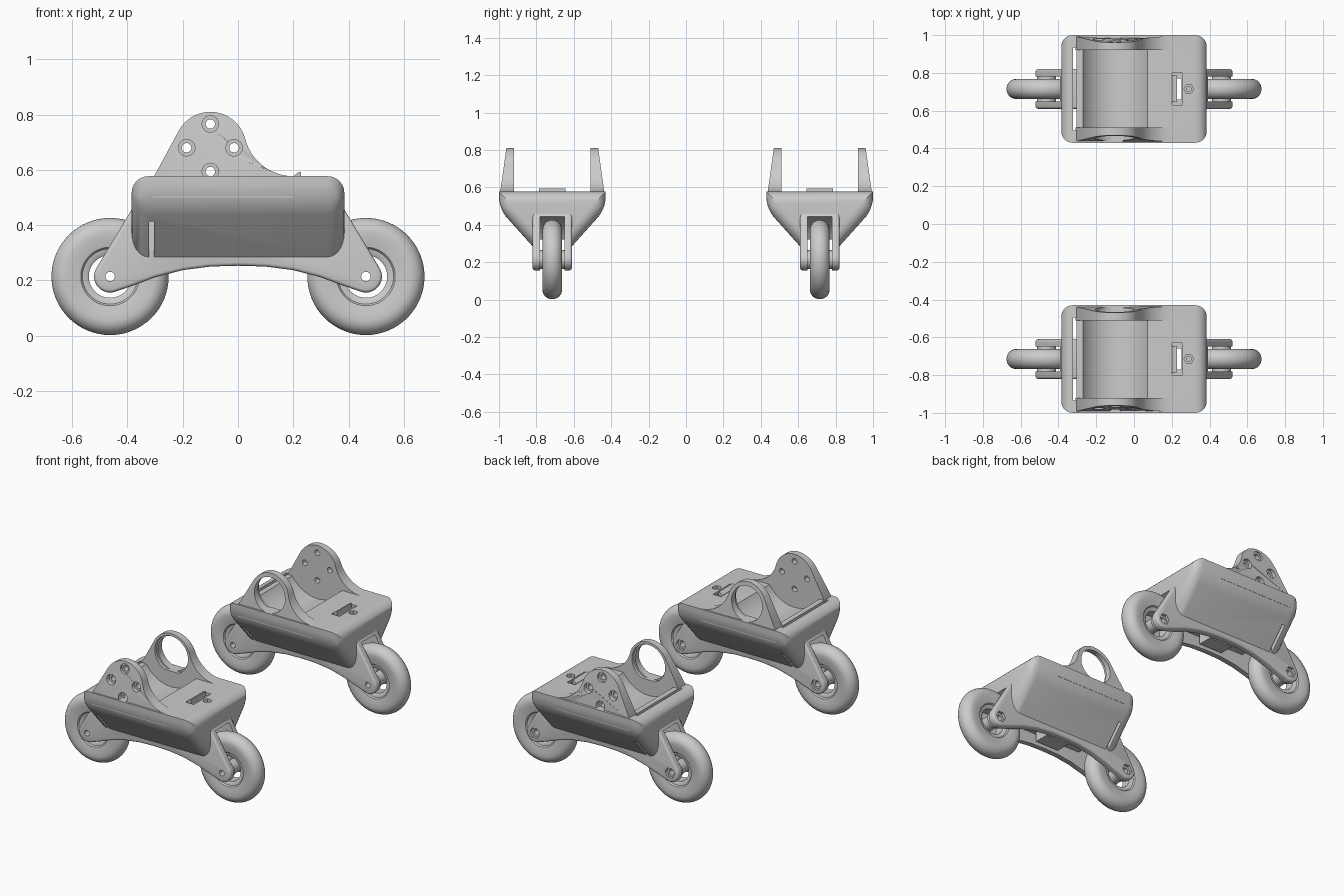
import bpy, bmesh, math
from math import cos, sin, radians
from mathutils import Vector, Matrix

if "Cube" in bpy.data.objects:
    bpy.data.objects.remove(bpy.data.objects["Cube"])

HUB_X, HUB_Z = 0.463, 0.214
EAR_X, EAR_Z = -0.10, 0.68
TOP = 0.577


def to_object(bm, name):
    bmesh.ops.recalc_face_normals(bm, faces=bm.faces)
    me = bpy.data.meshes.new(name)
    bm.to_mesh(me)
    bm.free()
    ob = bpy.data.objects.new(name, me)
    bpy.context.collection.objects.link(ob)
    return ob


def arc(cx, cz, r, a0, a1, n):
    angles = [radians(a0 + (a1 - a0) * i / n) for i in range(n + 1)]
    return [(cx + r * cos(a), cz + r * sin(a)) for a in angles]


def prism_bm(pts, y0, y1):
    """Extrude an XZ outline along y."""
    bm = bmesh.new()
    a = [bm.verts.new((x, y0, z)) for x, z in pts]
    b = [bm.verts.new((x, y1, z)) for x, z in pts]
    bm.faces.new(a)
    bm.faces.new(b)
    for i in range(len(pts)):
        j = (i + 1) % len(pts)
        bm.faces.new((a[i], a[j], b[j], b[i]))
    bmesh.ops.recalc_face_normals(bm, faces=bm.faces)
    return bm


def prism(name, pts, y0, y1):
    return to_object(prism_bm(pts, y0, y1), name)


def box(name, x0, x1, y0, y1, z0, z1):
    return prism(name, [(x0, z0), (x1, z0), (x1, z1), (x0, z1)], y0, y1)


def rod(x, z, r, y0, y1, n=32):
    return prism("cutter", arc(x, z, r, 0, 360 - 360 / n, n - 1), y0, y1)


def upright_rod(x, r, z0, z1, n):
    ob = rod(x, 0, r, -z1, -z0, n)
    ob.data.transform(Matrix(((1, 0, 0, 0), (0, 0, 1, 0), (0, -1, 0, 0), (0, 0, 0, 1))))
    return ob


def lathe(name, prof, x, n=64):
    """Spin a closed (radius, y) outline around the axle."""
    bm = bmesh.new()
    rings = [[bm.verts.new((x + r * cos(t), y, HUB_Z + r * sin(t))) for r, y in prof]
             for t in (2 * math.pi * i / n for i in range(n))]
    m = len(prof)
    for i in range(n):
        p, q = rings[i], rings[(i + 1) % n]
        for k in range(m):
            bm.faces.new((p[k], p[(k + 1) % m], q[(k + 1) % m], q[k]))
    return to_object(bm, name)


def cut(ob, cutters):
    for c in cutters:
        m = ob.modifiers.new("cut", "BOOLEAN")
        m.operation, m.solver, m.object = "DIFFERENCE", "EXACT", c
    bpy.context.view_layer.update()
    dg = bpy.context.evaluated_depsgraph_get()
    me = bpy.data.meshes.new_from_object(ob.evaluated_get(dg))
    ob.modifiers.clear()
    ob.data = me
    for c in cutters:
        bpy.data.objects.remove(c)


def wells():
    cs = [rod(s * HUB_X, HUB_Z, 0.24, -0.066, 0.066, 64) for s in (-1, 1)]
    return cs + [box("cutter", -0.25, 0.25, -0.0655, 0.0655, 0.1, 0.32)]


def buckle_slot():
    return box("cutter", 0.228, 0.252, -0.055, 0.055, 0.2, 0.7)


def make_body(tag):
    # tapered trough body with rounded ends and rounded shoulders
    half = [(0.285, TOP), (0.285, 0.485), (0.1, 0.279)]
    sec = half + [(-y, z) for y, z in reversed(half)]
    bm = prism_bm(sec, -0.385, 0.385)
    for v in bm.verts:
        v.co = Vector((v.co.y, v.co.x, v.co.z))
    bmesh.ops.recalc_face_normals(bm, faces=bm.faces)
    edges = []
    for e in bm.edges:
        p, q = e.verts[0].co, e.verts[1].co
        along = abs(p.x - q.x) > 0.1
        if not along or abs(p.z - 0.485) < 0.01:
            edges.append(e)
    bmesh.ops.bevel(bm, geom=edges, offset=0.06, segments=6, profile=0.5, affect="EDGES")
    body = to_object(bm, "body_" + tag)
    cut(body, wells() + [
        rod(EAR_X, EAR_Z, 0.2, -0.205, 0.205, 64),              # cradle groove
        box("cutter", -0.322, -0.304, -0.22, 0.22, 0.2, 0.7),   # strap slit
        box("cutter", 0.2, 0.256, -0.085, 0.085, 0.56, 0.7),    # buckle recess
        buckle_slot(),
        upright_rod(0.29, 0.026, 0.56, 0.7, 6),
        upright_rod(0.29, 0.013, 0.5, 0.7, 20)])
    # raised buckle tongue and small collar
    tongue = prism("buckle_tongue_" + tag, [(0.202, 0.55), (0.202, 0.578), (0.216, 0.59),
                   (0.228, 0.593), (0.228, 0.55)], -0.07, 0.07)
    return [body, tongue]


def make_frame(tag):
    # arched fork frame carrying both wheels
    half = [(0.1, 0.25), (0.2, 0.237), (0.3, 0.211), (0.38, 0.181)]
    half += arc(HUB_X, HUB_Z, 0.058, -110, 32, 14) + [(0.38, 0.465)]
    pts = [(0, 0.253)] + half + [(-x, z) for x, z in reversed(half)]
    bm = prism_bm(pts, -0.105, 0.105)
    rim = [e for e in bm.edges if abs(e.verts[0].co.y - e.verts[1].co.y) < 0.01]
    bmesh.ops.bevel(bm, geom=rim, offset=0.012, segments=3, profile=0.5, affect="EDGES")
    frame = to_object(bm, "fork_frame_" + tag)
    cs = wells() + [buckle_slot()]
    for s in (-1, 1):
        cs.append(rod(s * HUB_X, HUB_Z, 0.017, -0.2, 0.2))
        cs.append(rod(s * HUB_X, HUB_Z, 0.033, 0.088, 0.2, 6))  # nut pocket
    cut(frame, cs)
    rib = box("inner_rib_" + tag, -0.08, 0.08, -0.045, 0.045, 0.26, 0.34)
    return [frame, rib]


def make_ear(name, s, ring):
    # upright side ear, its outer face leaning inward
    r2 = 0.1796
    pts = [(-0.31, 0.5), (-0.31, 0.565)] + arc(EAR_X, EAR_Z, 0.13, 150, 14.3, 20)
    pts += arc(0.2, TOP + r2, r2, 194.3, 270, 12)[1:] + [(0.2, 0.5)]
    bm = prism_bm(pts, s * 0.205, s * 0.278)
    for v in bm.verts:
        if abs(v.co.y) > 0.25:
            v.co.y = s * (0.278 - max(0, v.co.z - TOP) * 0.14)
    ear = to_object(bm, name)
    if ring:
        cs = [rod(EAR_X, EAR_Z, 0.105, s * 0.1, s * 0.4, 64),
              rod(EAR_X, EAR_Z, 0.114, s * 0.1, s * 0.225, 64)]
    else:
        cs = []
        for i in range(4):
            a = i * math.pi / 2
            x, z = EAR_X + 0.086 * cos(a), EAR_Z + 0.086 * sin(a)
            cs += [rod(x, z, 0.017, s * 0.1, s * 0.4), rod(x, z, 0.03, s * 0.238, s * 0.4)]
    cut(ear, cs)
    return ear


def make_wheel(tag, x):
    # tyre ring with an open centre, and a hollow axle hub
    tyre = [(0.16 + 0.052 * cos(radians(a)), 0.053 * sin(radians(a))) for a in range(-90, 91, 10)]
    side = [(0.135, 0.0515), (0.106, 0.046), (0.1, 0.038), (0.087, 0.036), (0.077, 0.03)]
    prof = tyre + side + [(r, -y) for r, y in reversed(side)]
    wheel = lathe("wheel_" + tag, prof, x)
    hub = lathe("axle_hub_" + tag, [(0.017, -0.07), (0.05, -0.07), (0.05, -0.045), (0.04, -0.045),
                (0.04, 0.045), (0.05, 0.045), (0.05, 0.07), (0.017, 0.07)], x, 32)
    return [wheel, hub]


# two units, ears mirrored so the ring ears face each other
every = []
for tag, s in (("front", -1), ("back", 1)):
    parts = make_body(tag) + make_frame(tag)
    parts.append(make_ear("bolt_ear_" + tag, s, False))
    parts.append(make_ear("ring_ear_" + tag, -s, True))
    for side, x in (("left", -HUB_X), ("right", HUB_X)):
        parts += make_wheel(tag + "_" + side, x)
    for ob in parts:
        ob.location.y = s * 0.715
    every += parts

bpy.ops.object.select_all(action="DESELECT")
for ob in every:
    ob.select_set(True)
bpy.context.view_layer.objects.active = every[0]
bpy.ops.object.shade_smooth_by_angle(angle=radians(32))
